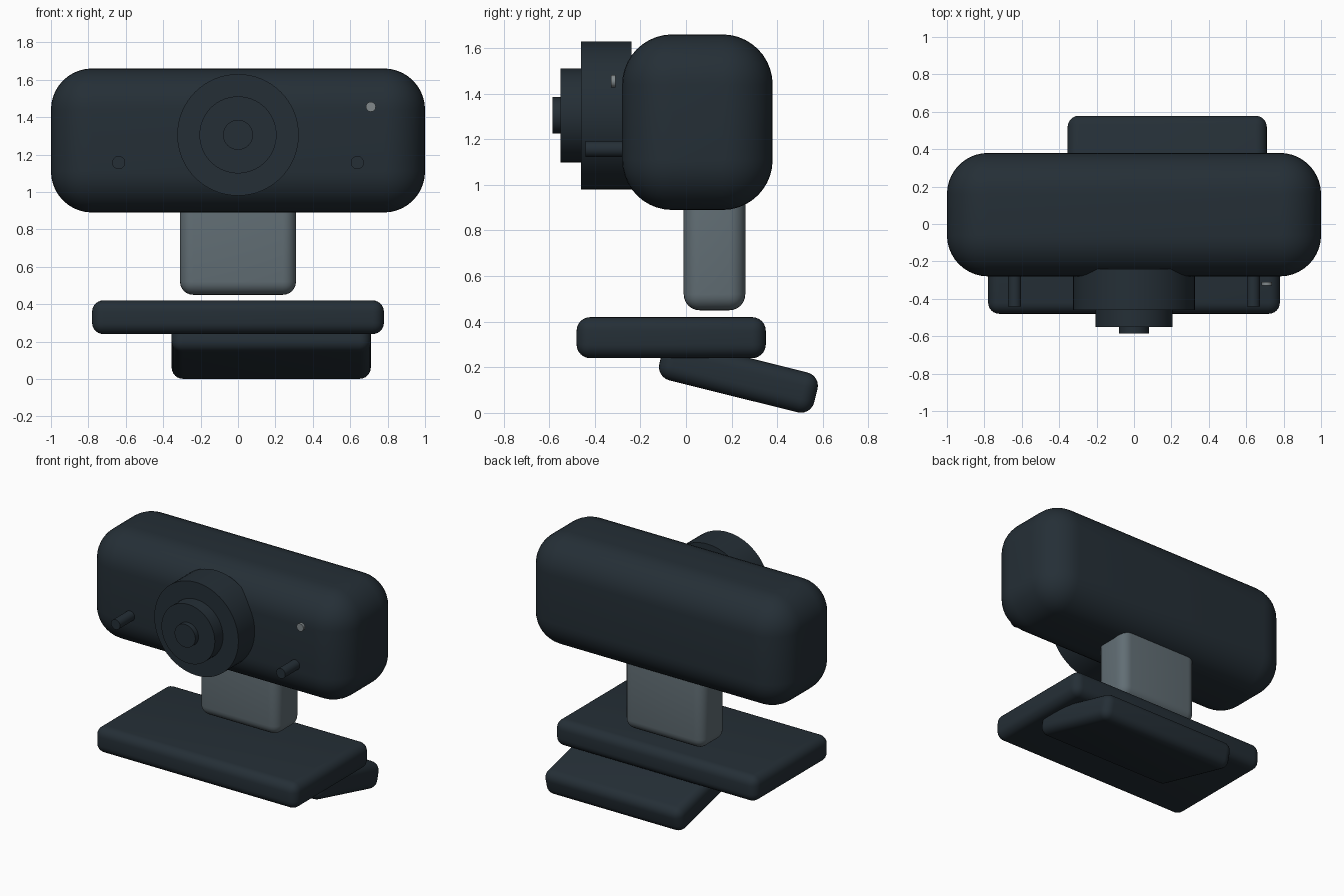
import bpy
from math import radians

cube = bpy.data.objects.get("Cube")
if cube:
    bpy.data.objects.remove(cube, do_unlink=True)


def material(name, rgb, alpha=1.0):
    mat = bpy.data.materials.new(name)
    mat.use_nodes = True
    mat.diffuse_color = (*rgb, alpha)
    shader = mat.node_tree.nodes["Principled BSDF"]
    shader.inputs["Base Color"].default_value = (*rgb, 1)
    shader.inputs["Alpha"].default_value = alpha
    shader.inputs["Roughness"].default_value = 0.6
    return mat


dark = material("dark slate plastic", (0.018, 0.028, 0.037))
grey = material("translucent grey plastic", (0.12, 0.155, 0.175), 0.85)
light = material("indicator grey", (0.22, 0.25, 0.26))


def finish(obj, name, mat):
    obj.name = name
    obj.data.materials.append(mat)
    bpy.ops.object.shade_smooth_by_angle(angle=radians(35))
    return obj


def rounded_box(name, low, high, radius, mat, segments=6, tilt=0):
    """Box between two corners, with rounded edges and a tilt about x."""
    center = [(a + b) / 2 for a, b in zip(low, high)]
    bpy.ops.mesh.primitive_cube_add(size=1, location=center)
    obj = bpy.context.object
    obj.scale = [b - a for a, b in zip(low, high)]
    bpy.ops.object.transform_apply(location=False, rotation=False, scale=True)
    bevel = obj.modifiers.new("Rounding", 'BEVEL')
    bevel.width = radius
    bevel.segments = segments
    bpy.ops.object.modifier_apply(modifier=bevel.name)
    obj.rotation_euler.x = tilt
    return finish(obj, name, mat)


def barrel(name, x, z, radius, front, back, mat, sides=64):
    """Cylinder lying along y."""
    bpy.ops.mesh.primitive_cylinder_add(
        vertices=sides, radius=radius, depth=back - front,
        location=(x, (front + back) / 2, z), rotation=(radians(90), 0, 0))
    return finish(bpy.context.object, name, mat)


# Camera body and its stem
rounded_box("camera_body", (-1, -0.28, 0.89), (1, 0.38, 1.66), 0.22, dark, 10)
rounded_box("stem", (-0.31, -0.01, 0.45), (0.31, 0.26, 1.0), 0.07, grey)

# Clip: flat plate with a tilted foot below it
rounded_box("clip_plate", (-0.78, -0.48, 0.24), (0.78, 0.35, 0.42), 0.06, dark)
rounded_box("clip_foot", (-0.355, -0.12, 0.07), (0.71, 0.58, 0.25), 0.06, dark,
            tilt=radians(-14))

# Stepped lens
lens_z = 1.305
barrel("lens_housing", 0, lens_z, 0.325, -0.46, -0.24, dark)
barrel("lens_ring", 0, lens_z, 0.206, -0.55, -0.44, dark)
barrel("lens_glass", 0, lens_z, 0.08, -0.585, -0.53, dark)

# Microphone pegs and indicator lamp
for side, x in (("right", -0.638), ("left", 0.638)):
    barrel(side + "_microphone", x, 1.157, 0.035, -0.44, -0.26, dark, 32)
barrel("indicator_lamp", 0.71, 1.455, 0.027, -0.33, -0.31, light, 12)
